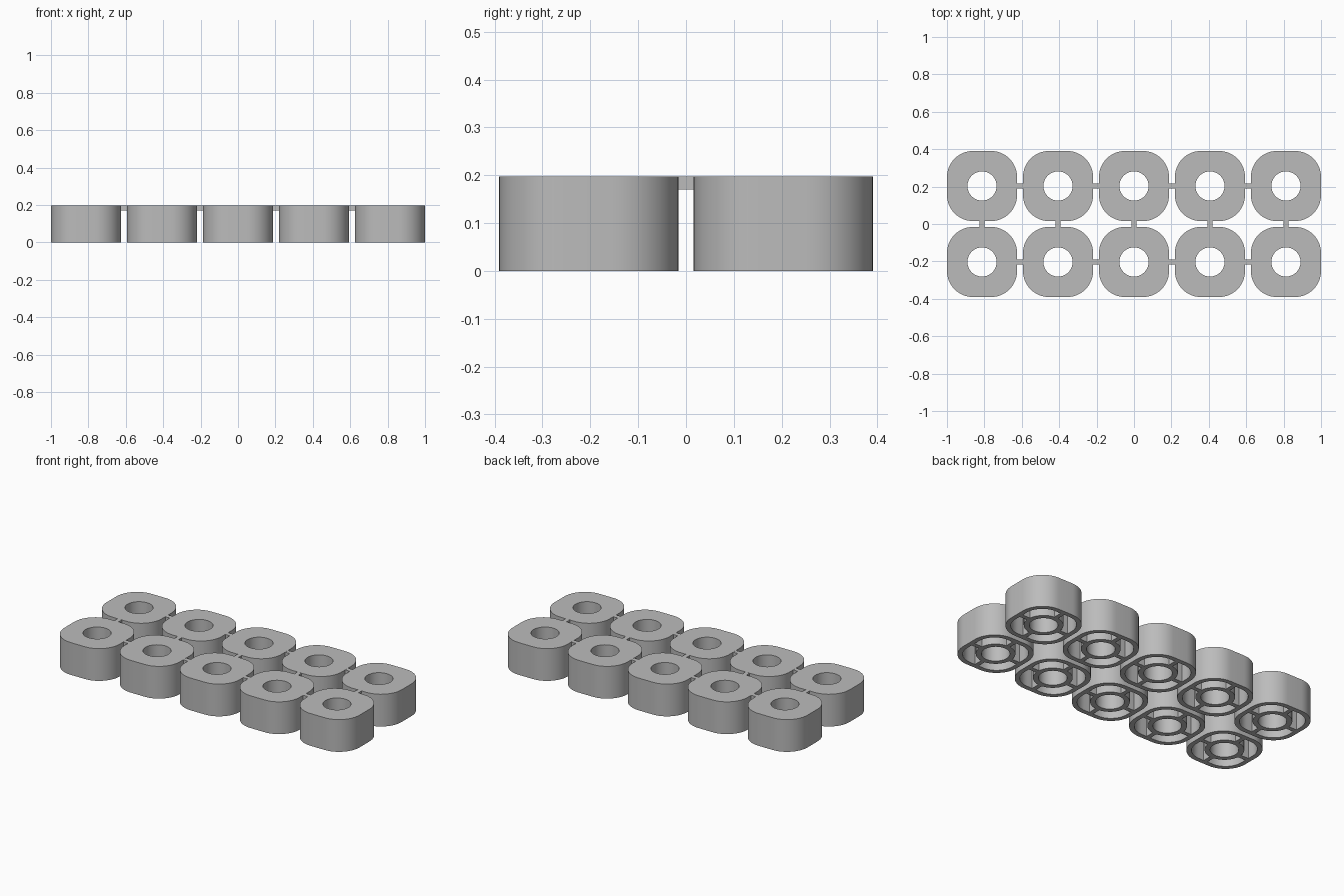
import bpy, bmesh
from math import sin, cos, pi, asin
from mathutils import Matrix, Vector

if "Cube" in bpy.data.objects:
    bpy.data.objects.remove(bpy.data.objects["Cube"], do_unlink=True)

PITCH, SIZE, HEIGHT = 0.40625, 0.375, 0.1975
CORNER, WALL, RIB, PLATE = 0.14, 0.028, 0.026, 0.028
HOLE, TUBE = 0.078, 0.108
HALF = SIZE / 2

grey = bpy.data.materials.new("plain_grey")
grey.use_nodes = True
colour = (0.5, 0.5, 0.5, 1)
grey.diffuse_color = colour
grey.node_tree.nodes["Principled BSDF"].inputs["Base Color"].default_value = colour


def arc(cx, cy, r, a0, a1, steps):
    return [(cx + r * cos(a0 + (a1 - a0) * i / steps),
             cy + r * sin(a0 + (a1 - a0) * i / steps)) for i in range(steps + 1)]


def turned(points, quarter):
    m = Matrix.Rotation(quarter * pi / 2, 2)
    return [tuple(m @ Vector(p)) for p in points]


def wall(bm, outline, z0, z1):
    """Upright wall along a closed outline; returns its lower and upper verts and edges."""
    low = [bm.verts.new((x, y, z0)) for x, y in outline]
    top = [bm.verts.new((x, y, z1)) for x, y in outline]
    n = len(outline)
    for i in range(n):
        j = (i + 1) % n
        bm.faces.new((low[i], low[j], top[j], top[i])).smooth = True
    rim = lambda vs: [bm.edges.get((vs[i], vs[(i + 1) % n])) for i in range(n)]
    return rim(low), rim(top), top


def link(name, mesh, location):
    obj = bpy.data.objects.new(name, mesh)
    obj.location = location
    bpy.context.collection.objects.link(obj)
    return obj


def finish(bm, name):
    bmesh.ops.recalc_face_normals(bm, faces=bm.faces)
    mesh = bpy.data.meshes.new(name)
    bm.to_mesh(mesh)
    bm.free()
    mesh.materials.append(grey)
    return mesh


# Hollow rounded block: outer wall, centre hole and four pockets open below
bm = bmesh.new()
c = HALF - CORNER
corner = arc(c, c, CORNER, 0, pi / 2, 14)
outer = [p for q in range(4) for p in turned(corner, q)]
hole = arc(0, 0, HOLE, 0, 2 * pi, 48)[:-1]
t, a = RIB / 2, asin(RIB / 2 / TUBE)
inner = HALF - WALL
pocket = ([(inner, t)] + arc(c, c, CORNER - WALL, 0, pi / 2, 14) + [(t, inner)]
          + arc(0, 0, TUBE, pi / 2 - a, a, 10))

bottom, top = [], []
for outline in (outer, hole):
    low, high, _ = wall(bm, outline, 0, HEIGHT)
    bottom += low
    top += high
for q in range(4):
    low, _, roof = wall(bm, turned(pocket, q), 0, HEIGHT - PLATE)
    bottom += low
    bm.faces.new(roof)
for rim in (bottom, top):
    bmesh.ops.triangle_fill(bm, use_beauty=True, use_dissolve=False, edges=rim)
block_mesh = finish(bm, "block")

# Two rows of five blocks
xs = [(i - 2) * PITCH for i in range(5)]
ys = [-PITCH / 2, PITCH / 2]
for j, y in enumerate(ys):
    for i, x in enumerate(xs):
        block = link(f"block_{j + 1}_{i + 1}", block_mesh, (x, y, 0))
        block.select_set(True)
        bpy.context.view_layer.objects.active = block
bpy.ops.object.shade_smooth_by_angle(angle=pi / 6)

# Thin bridges joining neighbouring blocks, flush with the top
bm = bmesh.new()
bmesh.ops.create_cube(bm, size=1, matrix=Matrix.Diagonal((PITCH - SIZE + 0.004, 0.028, 0.027, 1)))
bridge_mesh = finish(bm, "bridge")
z = HEIGHT - 0.0137
for j, y in enumerate(ys):
    for i in range(4):
        link(f"row_bridge_{j + 1}_{i + 1}", bridge_mesh, (xs[i] + PITCH / 2, y, z))
for i, x in enumerate(xs):
    link(f"cross_bridge_{i + 1}", bridge_mesh, (x, 0, z)).rotation_euler.z = pi / 2
